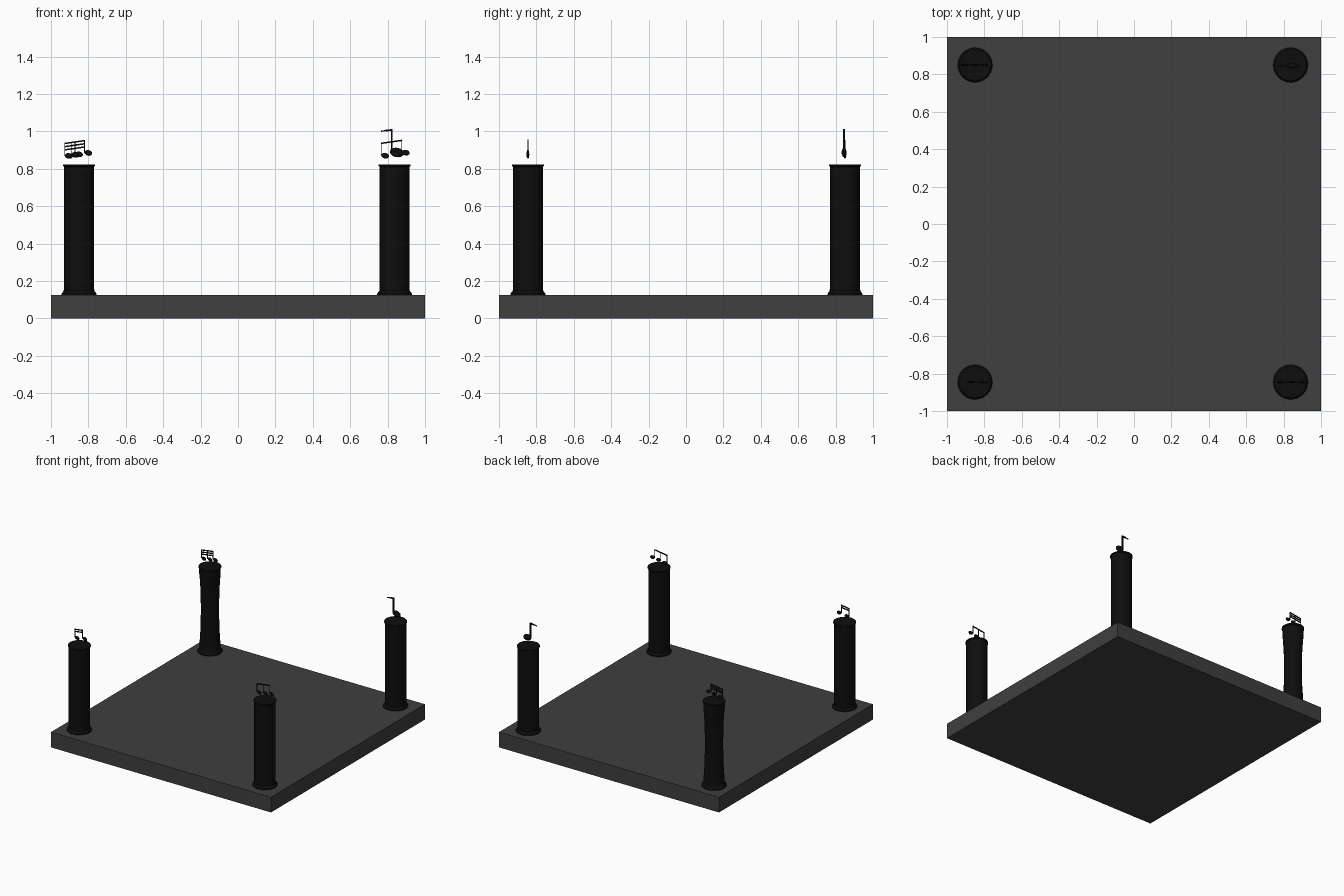
import bpy, bmesh, math
from mathutils import Matrix, Vector

if "Cube" in bpy.data.objects:
    bpy.data.objects.remove(bpy.data.objects["Cube"])


def material(name, v):
    m = bpy.data.materials.new(name)
    m.diffuse_color = (v, v, v, 1)
    m.use_nodes = True
    m.node_tree.nodes["Principled BSDF"].inputs["Base Color"].default_value = m.diffuse_color
    return m


BLACK = material("black", 0.004)
DARK = material("dark_grey", 0.05)


def finish(name, bm, mat, smooth=True):
    bmesh.ops.recalc_face_normals(bm, faces=bm.faces)
    me = bpy.data.meshes.new(name)
    bm.to_mesh(me)
    bm.free()
    ob = bpy.data.objects.new(name, me)
    bpy.context.collection.objects.link(ob)
    me.materials.append(mat)
    if smooth:
        bpy.context.view_layer.objects.active = ob
        ob.select_set(True)
        bpy.ops.object.shade_smooth_by_angle(angle=math.radians(35))
        ob.select_set(False)
    return ob


def lathe(name, profile, x, y, sides=32):
    bm = bmesh.new()
    vs = [bm.verts.new((x + r, y, z)) for r, z in profile]
    es = [bm.edges.new(p) for p in zip(vs, vs[1:])]
    bmesh.ops.spin(bm, geom=vs + es, cent=(x, y, 0), axis=(0, 0, 1),
                   angle=math.tau, steps=sides)
    bmesh.ops.remove_doubles(bm, verts=bm.verts, dist=1e-5)
    return finish(name, bm, BLACK)


def add_head(bm, x, y, z, w, t, h):
    m = (Matrix.Translation((x, y, z)) @ Matrix.Rotation(math.radians(12), 4, 'Y')
         @ Matrix.Diagonal((w, t, h, 1)))
    bmesh.ops.create_uvsphere(bm, u_segments=16, v_segments=10, radius=1, matrix=m)


def add_bar(bm, a, b, y, half, t):
    """Flat strip from a to b (x, z), half wide either side, t deep either side."""
    d = Vector((b[0] - a[0], b[1] - a[1])).normalized()
    n = Vector((-d.y, d.x)) * half
    pts = [(a[0] + n.x, a[1] + n.y), (b[0] + n.x, b[1] + n.y),
           (b[0] - n.x, b[1] - n.y), (a[0] - n.x, a[1] - n.y)]
    f = bm.faces.new([bm.verts.new((px, y - t, pz)) for px, pz in pts])
    r = bmesh.ops.extrude_face_region(bm, geom=[f], use_keep_orig=True)
    vs = [v for v in r["geom"] if isinstance(v, bmesh.types.BMVert)]
    bmesh.ops.translate(bm, verts=vs, vec=(0, 2 * t, 0))


def beamed_notes(name, x, y, offsets, beams):
    """Mirrored notes: stems at the left of the heads, joined by sloping beams."""
    bm = bmesh.new()
    slope = 0.15
    stems = [x + o - 0.021 for o in offsets]
    for o, s in zip(offsets, stems):
        zh = 0.877 + o * slope
        add_head(bm, x + o, y, zh, 0.021, 0.007, 0.015)
        add_bar(bm, (s, zh), (s, 0.944 + o * slope), y, 0.002, 0.003)
    for i in range(beams):
        z = 0.943 - i * 0.017
        add_bar(bm, (stems[0] - 0.002, z + offsets[0] * slope),
                (stems[-1] + 0.002, z + offsets[-1] * slope), y, 0.004, 0.003)
    return finish(name, bm, BLACK)


# base slab
bm = bmesh.new()
bmesh.ops.create_cube(bm, size=1, matrix=Matrix.Translation((0, 0, 0.0625))
                      @ Matrix.Diagonal((2, 2, 0.125, 1)))
finish("base_slab", bm, DARK, False)

# columns: three straight, the back left one waisted
foot = [(0, 0.124), (0.093, 0.124), (0.093, 0.132), (0.083, 0.146)]
cap = [(0.08, 0.81), (0.085, 0.814), (0.085, 0.823), (0, 0.823)]
straight = foot + [(0.08, 0.15)] + cap
waisted = foot + [(0.08, 0.16), (0.076, 0.22), (0.07, 0.32), (0.068, 0.47),
                  (0.07, 0.62), (0.076, 0.72), (0.08, 0.76)] + cap
for name, prof, x, y in [("front_left_column", straight, -0.85, -0.845),
                         ("front_right_column", straight, 0.837, -0.845),
                         ("back_right_column", straight, 0.837, 0.85),
                         ("back_left_column", waisted, -0.85, 0.85)]:
    lathe(name, prof, x, y)

# beamed note groups
beamed_notes("front_left_notes", -0.85, -0.845, (-0.02, 0.05), 2)
beamed_notes("front_right_notes", 0.837, -0.845, (-0.05, 0.005, 0.06), 1)
beamed_notes("back_left_notes", -0.85, 0.85, (-0.055, 0.0, 0.05), 3)

# single large note with flag
bm = bmesh.new()
add_head(bm, 0.85, 0.845, 0.887, 0.038, 0.013, 0.025)
add_bar(bm, (0.822, 0.885), (0.822, 1.012), 0.845, 0.004, 0.005)
add_bar(bm, (0.822, 1.007), (0.79, 1.004), 0.845, 0.005, 0.004)
add_bar(bm, (0.79, 1.004), (0.765, 1.0), 0.845, 0.003, 0.003)
finish("back_right_note", bm, BLACK)
